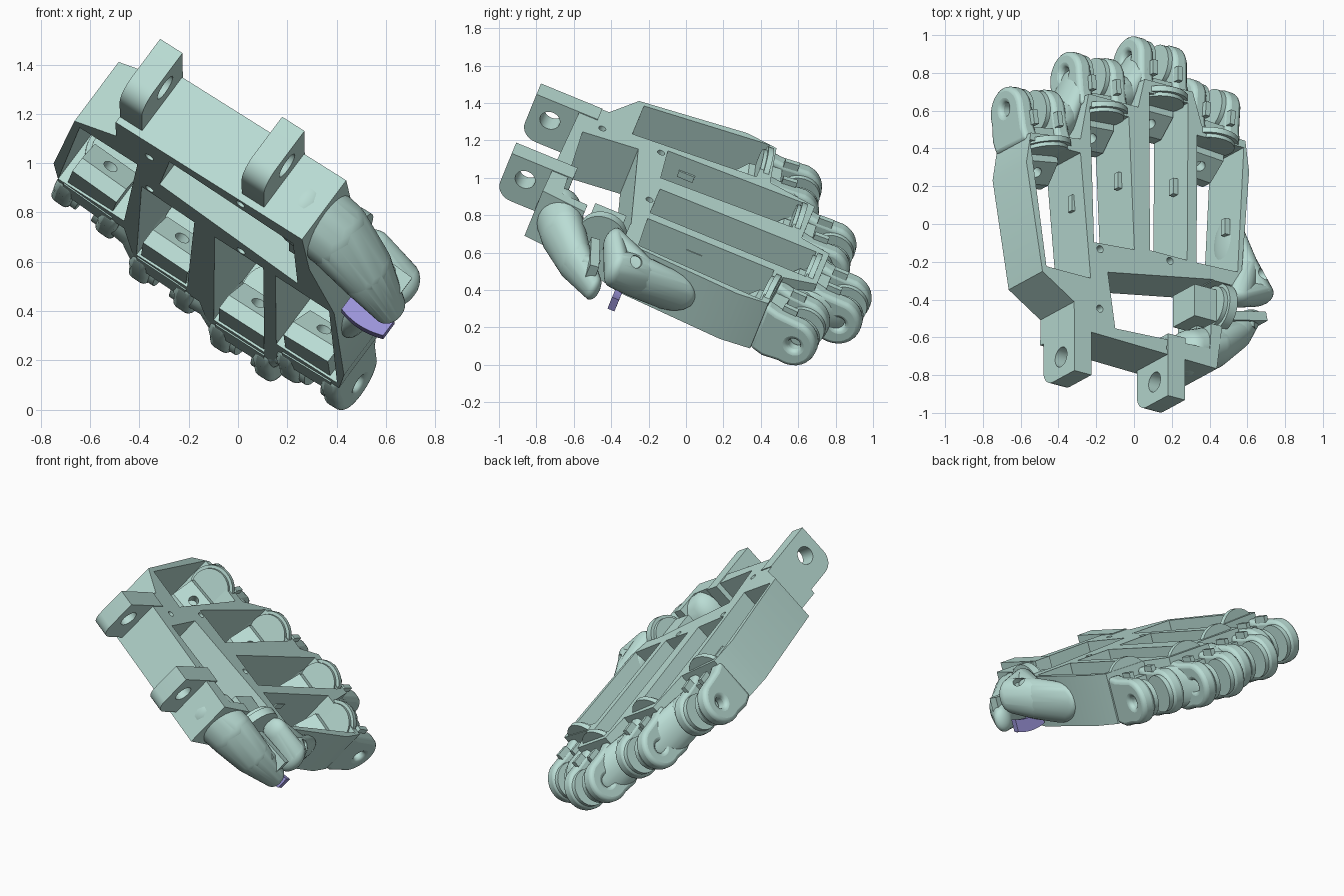
import bpy, bmesh
from math import cos, sin, pi, radians
from mathutils import Matrix, Vector

cube = bpy.data.objects.get("Cube")
if cube:
    bpy.data.objects.remove(cube)


def material(name, rgb):
    m = bpy.data.materials.new(name)
    m.use_nodes = True
    m.diffuse_color = (*rgb, 1)
    m.node_tree.nodes["Principled BSDF"].inputs["Base Color"].default_value = (*rgb, 1)
    return m


MINT = material("pale mint", (.49, .72, .66))
PURPLE = material("soft purple", (.33, .30, .70))

# Hand frame: x across the palm, y towards the fingers, z out of the palm top
HAND = Matrix(((.822, .005, .569, 0), (-.22, .925, .309, 0),
               (-.525, -.38, .762, .75), (0, 0, 0, 1)))


def shade(ob, angle=30):
    bpy.ops.object.select_all(action='DESELECT')
    ob.select_set(True)
    bpy.context.view_layer.objects.active = ob
    bpy.ops.object.shade_smooth_by_angle(angle=radians(angle))


def finish(name, bm, frame=HAND, mat=MINT, angle=30):
    bmesh.ops.recalc_face_normals(bm, faces=bm.faces[:])
    mesh = bpy.data.meshes.new(name)
    bm.to_mesh(mesh)
    bm.free()
    mesh.materials.append(mat)
    ob = bpy.data.objects.new(name, mesh)
    bpy.context.collection.objects.link(ob)
    ob.matrix_world = frame
    shade(ob, angle)
    return ob


def prism(name, pts, low, high, frame=HAND, place=lambda p, q, h: (p, q, h), mat=MINT):
    """Extrude a polygon; place maps profile and height to coordinates."""
    bm = bmesh.new()
    rings = [[bm.verts.new(place(p, q, h)) for p, q in pts] for h in (low, high)]
    for i in range(len(pts)):
        j = (i + 1) % len(pts)
        bm.faces.new((rings[0][i], rings[0][j], rings[1][j], rings[1][i]))
    for ring in rings:
        bm.faces.new(ring)
    return finish(name, bm, frame, mat)


def sideways(p, q, h):
    return h, p, q


def upright(p, q, h):
    return p, h, q


def box(name, centre, size, frame=HAND, turn=Matrix()):
    bm = bmesh.new()
    bmesh.ops.create_cube(bm, size=1, matrix=Matrix.Translation(centre) @ turn @ Matrix.Diagonal((*size, 1)))
    return finish(name, bm, frame)


def rod(name, centre, radius, length, axis, frame=HAND):
    bm = bmesh.new()
    aim = Vector((0, 0, 1)).rotation_difference(Vector(axis)).to_matrix().to_4x4()
    bmesh.ops.create_cone(bm, cap_ends=True, segments=32, radius1=radius, radius2=radius,
                          depth=length, matrix=Matrix.Translation(centre) @ aim)
    return finish(name, bm, frame)


# Directions of a unit ball, used for the smooth organic parts
ball = bmesh.new()
bmesh.ops.create_icosphere(ball, subdivisions=3, radius=1)
DIRECTIONS = [v.co.copy() for v in ball.verts]
ball.free()


def blob(name, stations):
    """Chain of hulls between ellipsoids given as (centre, radii)."""
    bm = bmesh.new()
    for pair in zip(stations, stations[1:]):
        cloud = [bm.verts.new(Vector(c) + Vector(d * r for d, r in zip(way, radii)))
                 for c, radii in pair for way in DIRECTIONS]
        hull = bmesh.ops.convex_hull(bm, input=cloud)
        loose = {g for g in hull["geom_interior"] if isinstance(g, bmesh.types.BMVert)}
        bmesh.ops.delete(bm, geom=list(loose), context='VERTS')
    return finish(name, bm, angle=50)


def cut(ob, cutters):
    for c in cutters:
        mod = ob.modifiers.new("cut", 'BOOLEAN')
        mod.operation, mod.solver, mod.object = 'DIFFERENCE', 'EXACT', c
        bpy.context.view_layer.objects.active = ob
        bpy.ops.object.modifier_apply(modifier=mod.name)
        bpy.data.objects.remove(c)
    shade(ob)


def soften(ob, width):
    mod = ob.modifiers.new("bevel", 'BEVEL')
    mod.width, mod.segments, mod.limit_method = width, 3, 'ANGLE'
    mod.angle_limit = radians(50)


# Palm frame
outline = [(-.69, -.485), (-.485, -.61), (-.485, -.755), (.435, -.775), (.47, -.5),
           (.59, -.2), (.635, .4), (.61, .57), (.33, .59), (.27, .77), (-.04, .77),
           (-.08, .6), (-.4, .6), (-.45, .33), (-.77, .29), (-.797, .115)]
palm = prism("palm_frame", outline, -.165, .15)
openings = [
    [(-.665, -.45), (-.38, -.45), (-.45, .25), (-.775, .25)],
    [(-.36, -.24), (-.1, -.22), (-.14, .53), (-.39, .53)],
    [(.0, -.2), (.24, -.2), (.24, .7), (-.01, .7)],
    [(.3, -.2), (.565, -.19), (.6, .53), (.3, .53)],
    [(-.27, -.39), (.41, -.27), (.39, -.67), (-.22, -.7)],
]
cutters = [prism("opening_cutter", pts, -.6, .5) for pts in openings]
cutters.append(box("thumb_notch_cutter", (.55, -.4, .26), (.32, .25, .5)))
for a, b in ((-.32, -.61), (-.32, -.27), (.13, -.23), (.13, -.73)):
    cutters.append(rod("screw_cutter", (a, b, .1), .02, .6, (0, 0, 1)))
cut(palm, cutters)

# Small clips on the slot walls
for a, b in ((-.425, .0), (-.13, .2), (.225, .25), (.56, .1), (-.37, -.1), (.29, .1)):
    box("wall_clip", (a, b, .04), (.03, .09, .04))

# Wrist lugs with pivot holes
for a in (-.43, .172):
    pts = [(-.65, .155), (-1.005, .155)]
    pts += [(-.915 - .09 * cos(t * pi / 16), -.045 - .09 * sin(t * pi / 16)) for t in range(9)]
    pts += [(-.65, -.135)]
    lug = prism("wrist_lug", pts, a - .055, a + .055, place=sideways)
    cut(lug, [rod("lug_cutter", (a, -.886, .03), .055, .3, (1, 0, 0))])

# Knuckles: hinge position and fan angle for each finger
fingers = [(-.66, .48, 9), (-.28, .76, 4), (.12, .935, 0), (.465, .77, -4)]
frames = []
for a, b, fan in fingers:
    local = Matrix.Translation((a, b, -.035)) @ Matrix.Rotation(radians(fan), 4, 'Z')
    frames.append(local)
    F = HAND @ local
    side_profile = [(.14 * cos(t * pi / 16), .14 * sin(t * pi / 16)) for t in range(-9, 8)]
    side_profile += [(-.12, .14), (-.2, .16), (-.2, -.13), (-.12, -.15)]
    for s in (-1, 1):
        prong = prism("knuckle_prong", side_profile, s * .11 - .045, s * .11 + .045, F, sideways)
        cut(prong, [rod("pin_cutter", (s * .11, .02, 0), .035, .2, (1, 0, 0), F)])
        soften(prong, .025)
        rod("pivot_washer", (s * .055, .02, 0), .115, .03, (1, 0, 0), F)
        box("cable_guide", (s * .08, -.07, .15), (.03, .08, .04), F)
    # Cross block, winding disc and drive housing at the end of the slot
    box("knuckle_block", (0, -.16, -.01), (.24, .1, .25), F)
    rod("winding_disc", (0, -.21, .1), .145, .03, (0, 1, 0), F)
    rod("disc_hub", (0, -.23, .1), .125, .03, (0, 1, 0), F)
    housing = prism("drive_housing", [(-.37, -.12), (-.37, -.05), (-.28, .06), (-.2, .06), (-.2, -.12)],
                    -.11, .11, F, sideways)
    cut(housing, [rod("shaft_cutter", (0, -.33, .01), .03, .14, (0, -1, 1), F)])

# Smooth webs between neighbouring knuckles
for left, right in zip(frames, frames[1:]):
    ends = [left @ Vector((.11, -.08, 0)), right @ Vector((-.11, -.08, 0))]
    waist = (left @ Vector((.2, -.14, 0)) + right @ Vector((-.2, -.14, 0))) / 2
    blob("knuckle_web", [(ends[0], (.05, .13, .14)), (waist, (.06, .12, .13)),
                         (ends[1], (.05, .13, .14))])

# Thumb base: wrist-side arm and palm-side saddle
blob("thumb_arm", [((.35, -.655, -.005), (.1, .125, .155)), ((.5, -.59, -.005), (.11, .115, .15)),
                   ((.65, -.48, -.03), (.1, .08, .125)), ((.79, -.33, -.06), (.06, .04, .075))])
root = ((.615, .02, -.01), (.05, .18, .13))
middle = ((.665, -.13, .03), (.08, .11, .13))
tip = ((.735, -.25, .07), (.09, .06, .11))
crest = ((.585, -.32, .12), (.08, .05, .08))
blob("thumb_saddle_root", [root, middle])
saddle = blob("thumb_saddle", [middle, tip])
cut(saddle, [rod("saddle_cutter", (.72, -.17, .15), .035, .2, (.6, .3, .7))])
blob("thumb_saddle_rim", [tip, crest])
blob("thumb_saddle_crest", [crest, middle])

# Thumb hinge parts
rod("thumb_disc", (.5, -.39, .08), .13, .05, (1, 0, 0))
rod("thumb_disc_hub", (.47, -.39, .08), .11, .04, (1, 0, 0))
box("thumb_drive_housing", (.39, -.4, .02), (.16, .18, .2))
box("thumb_hinge_plate", (.68, -.39, .03), (.25, .05, .1), turn=Matrix.Rotation(radians(12), 4, 'Z'))
rod("thumb_pin", (.72, -.39, .03), .035, .09, (0, 1, 0))

# Curved purple guard under the thumb
arc = [(.71 + .3 * sin(radians(t * d)), lift - .3 * cos(radians(t * d)))
       for lift, d in ((.145, 1), (.225, -1)) for t in range(-20, 21, 4)]
prism("thumb_guard", arc, -.215, -.175, place=upright, mat=PURPLE)
